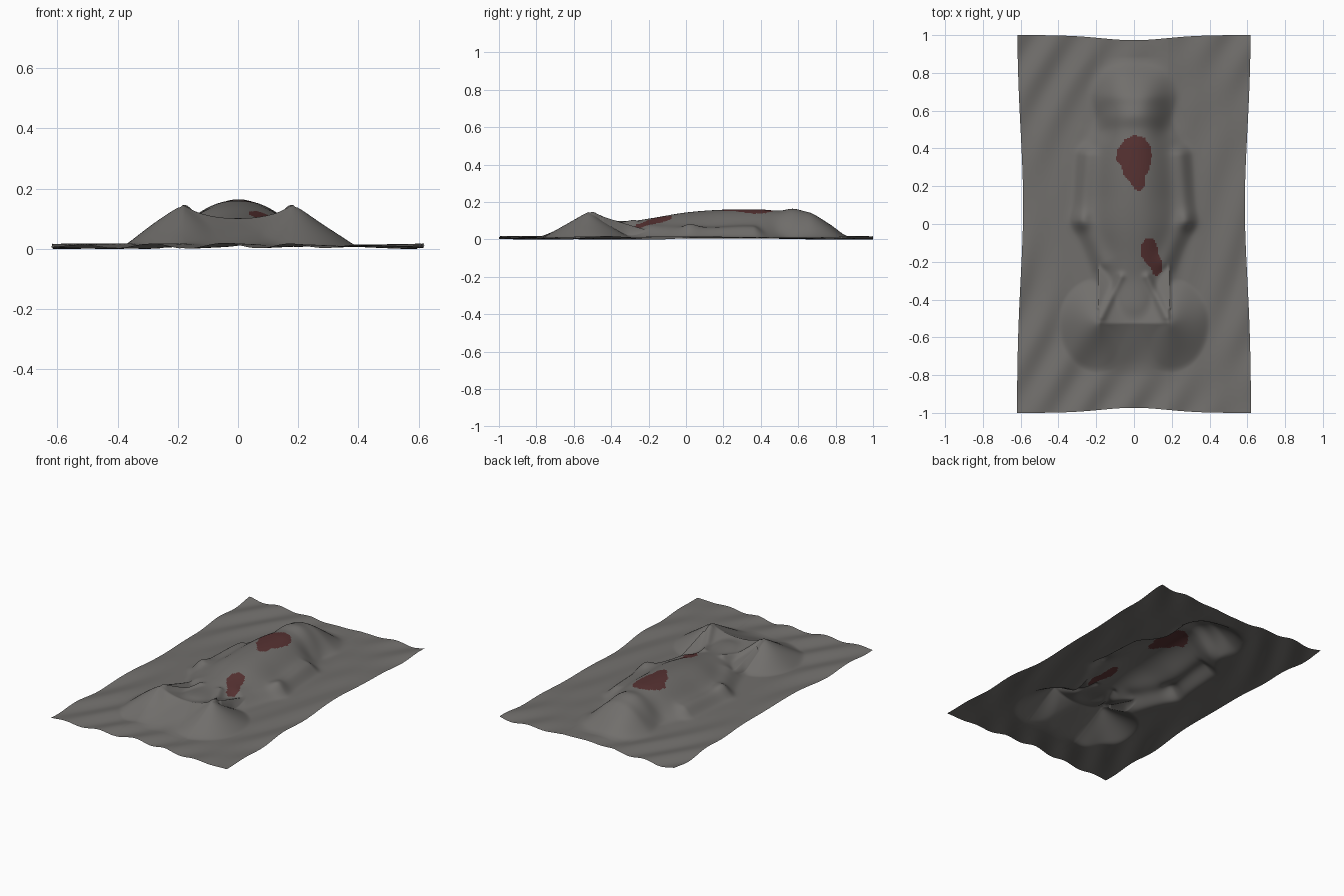
import bpy, bmesh, math
from mathutils import Vector

if "Cube" in bpy.data.objects:
    bpy.data.objects.remove(bpy.data.objects["Cube"])

def material(name, col):
    m = bpy.data.materials.new(name)
    m.diffuse_color = (*col, 1)
    m.use_nodes = True
    m.node_tree.nodes["Principled BSDF"].inputs["Base Color"].default_value = m.diffuse_color
    return m

def curve(pts, t):
    """Smooth interpolation through (position, value) points."""
    if t <= pts[0][0]:
        return pts[0][1]
    for i in range(len(pts) - 1):
        (a, u), (b, v) = pts[i], pts[i + 1]
        if t <= b:
            p = pts[max(i - 1, 0)]
            q = pts[min(i + 2, len(pts) - 1)]
            m0 = (v - p[1]) / (b - p[0]) * (b - a)
            m1 = (q[1] - u) / (q[0] - a) * (b - a)
            s = (t - a) / (b - a)
            return ((2*s**3 - 3*s*s + 1) * u + (s**3 - 2*s*s + s) * m0
                    + (3*s*s - 2*s**3) * v + (s**3 - s*s) * m1)
    return pts[-1][1]

def smax(a, b, k=0.012):
    h = max(k - abs(a - b), 0) / k
    return max(a, b) + h * h * k / 4

# Covered figure: centre-line height and half width along the length
HEIGHT = [(-.80, 0), (-.72, .02), (-.55, .075), (-.45, .095), (-.3, .092), (-.2, .105), (0, .138),
          (.2, .153), (.4, .154), (.5, .148), (.57, .158), (.63, .146), (.68, .132),
          (.77, .075), (.84, .02), (.88, 0)]
WIDTH = [(-.8, .25), (-.5, .27), (-.3, .26), (-.15, .29), (0, .345), (.15, .33),
         (.35, .32), (.5, .27), (.6, .25), (.7, .26), (.8, .23), (.88, .18)]

def ridge(x, y, x0, y0, x1, y1, r):
    dx, dy = x1 - x0, y1 - y0
    t = max(0, min(1, ((x - x0) * dx + (y - y0) * dy) / (dx * dx + dy * dy)))
    d = math.hypot(x - x0 - t * dx, y - y0 - t * dy)
    return math.exp(-(d / r) ** 2)

def height(x, y):
    ax = abs(x)
    # loose cloth with diagonal folds that fade toward the figure
    fold = math.sin(27 * (x - .48 * y) + 1.5 * math.sin(3 * y)) * math.sin(2.2 * (x + y) + .8)
    away = min(1, max(0, (math.hypot(x / .6, y) - .55) / .4))
    z = .014 + .009 * fold * away
    # torso, head and legs
    u = min(1, ax / curve(WIDTH, y))
    body = max(0, curve(HEIGHT, y)) * (.5 + .5 * math.cos(math.pi * u ** 1.15))
    # arms along the sides, hollow beside the neck
    body += .035 * ridge(ax, y, .25, .36, .275, .02, .05)
    body += .02 * ridge(ax, y, .275, .02, .17, -.2, .05)
    body -= .015 * ridge(ax, y, .17, .5, .2, .55, .06)
    # feet: cloth pulled into two tents with a saddle between them
    fy = y + .525
    if fy < 0:
        d = math.hypot((ax - .19) / .21, fy / .26)
    else:
        d = math.hypot((ax - .19) / .21, fy / .24)
    tent = .142 * max(0, 1 - math.sqrt(d * d + .004)) ** 1.1
    if ax < .19:
        saddle = .095 + .047 * (ax / .19) ** 2.2
        tent = smax(tent, saddle * max(0, 1 - abs(fy) / (.25 if fy < 0 else .5)) ** 1.15)
    body = smax(body, tent)
    # taut creases from the toes toward the knees
    body += .016 * ridge(ax, y, .17, -.49, .07, -.28, .022)
    return max(0, z + body)

def inside(x, y, poly):
    hit = False
    for (x0, y0), (x1, y1) in zip(poly, poly[1:] + poly[:1]):
        if (y0 > y) != (y1 > y) and x < x0 + (y - y0) * (x1 - x0) / (y1 - y0):
            hit = not hit
    return hit

# Outlines of the two stains
STAINS = [
    [(0, .47), (.05, .46), (.085, .42), (.095, .36), (.08, .29), (.06, .25), (.055, .2), (.035, .175),
     (.005, .18), (-.02, .22), (-.055, .26), (-.07, .31), (-.095, .34), (-.09, .39), (-.05, .445)],
    [(.06, -.075), (.1, -.075), (.12, -.11), (.13, -.16), (.15, -.2), (.15, -.25), (.125, -.275),
     (.1, -.265), (.09, -.235), (.065, -.205), (.035, -.17), (.035, -.12)],
]

# Sheet: a grid with slightly drawn-in edges, draped over the figure
NX, NY = 160, 256
bm = bmesh.new()
rows = []
for j in range(NY + 1):
    v = 2 * j / NY - 1
    row = []
    for i in range(NX + 1):
        u = 2 * i / NX - 1
        x = u * (.62 - .033 * math.exp(-((v - .1) / .55) ** 2))
        y = v * (1 - .027 * math.exp(-(u / .4) ** 2))
        row.append(bm.verts.new((x, y, height(x, y))))
    rows.append(row)
low = min(v.co.z for v in bm.verts)
for v in bm.verts:
    v.co.z -= low
for j in range(NY):
    for i in range(NX):
        f = bm.faces.new((rows[j][i], rows[j][i+1], rows[j+1][i+1], rows[j+1][i]))
        f.smooth = True
        c = f.calc_center_median()
        f.material_index = int(any(inside(c.x, c.y, p) for p in STAINS))
me = bpy.data.meshes.new("draped_sheet")
bm.to_mesh(me)
bm.free()
me.materials.append(material("grey cloth", (.165, .158, .15)))
me.materials.append(material("dark red stain", (.095, .032, .032)))
ob = bpy.data.objects.new("draped_sheet", me)
bpy.context.collection.objects.link(ob)
